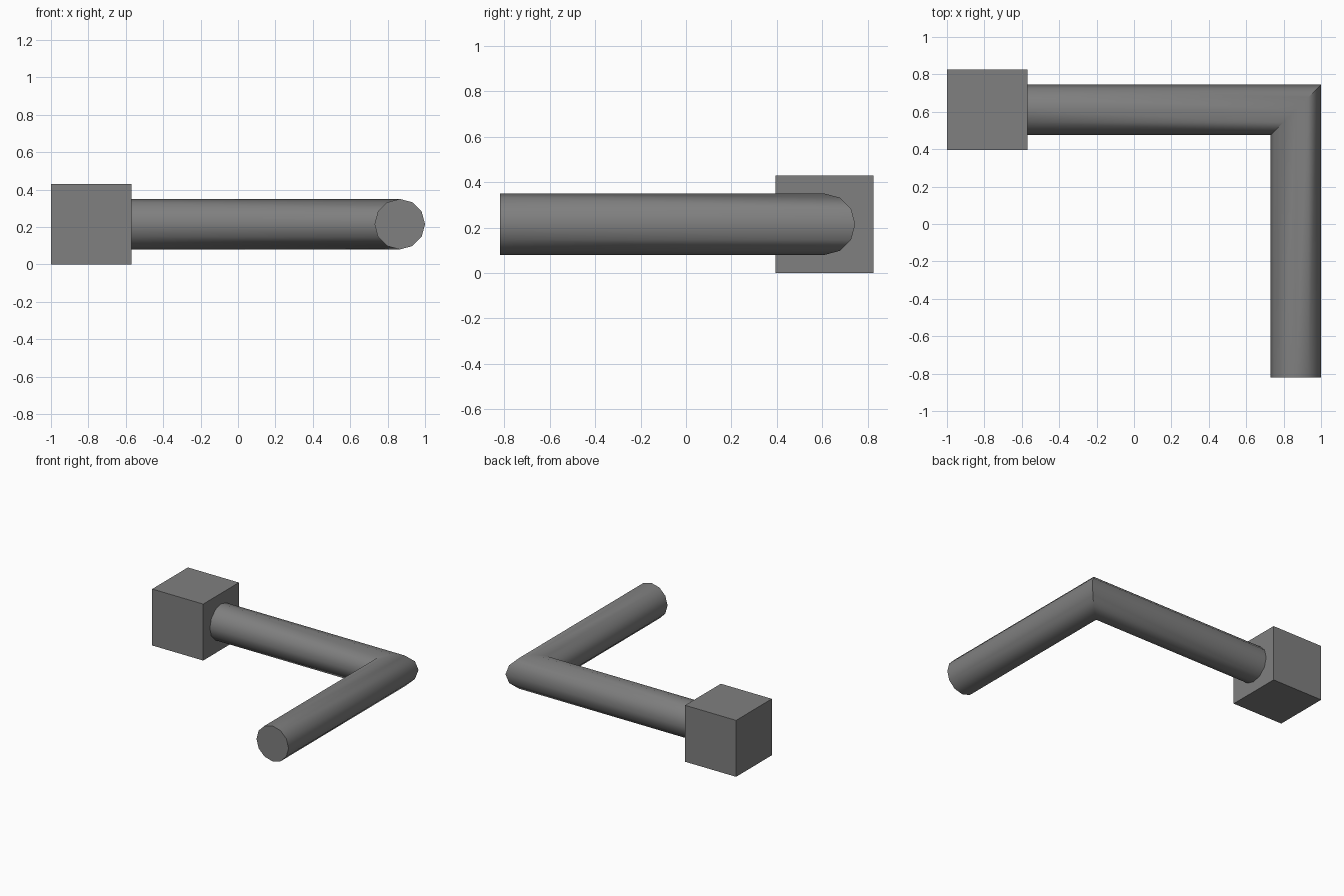
import bpy, bmesh
from math import cos, sin, tau, radians
from mathutils import Vector

cube = bpy.data.objects.get("Cube")
if cube:
    bpy.data.objects.remove(cube, do_unlink=True)

GREY = (0.214, 0.214, 0.214, 1)
grey = bpy.data.materials.new("mid grey")
grey.use_nodes = True
grey.diffuse_color = GREY
grey.node_tree.nodes["Principled BSDF"].inputs["Base Color"].default_value = GREY

BLOCK = 0.43                            # block edge length
RADIUS, SIDES = 0.135, 12               # pipe section
CORNER = Vector((0.865, 0.61, BLOCK / 2))


def add_object(name, bm):
    bmesh.ops.recalc_face_normals(bm, faces=bm.faces)
    mesh = bpy.data.meshes.new(name)
    bm.to_mesh(mesh)
    bm.free()
    mesh.materials.append(grey)
    obj = bpy.data.objects.new(name, mesh)
    bpy.context.collection.objects.link(obj)
    return obj


# End block
bm = bmesh.new()
bmesh.ops.create_cube(bm, size=BLOCK)
block = add_object("end_block", bm)
block.location = (-1 + BLOCK / 2, CORNER.y, BLOCK / 2)

# Bent pipe: a round section swept along x, mitred at the corner, then along -y
bm = bmesh.new()


def ring(centre, across):
    """Ring of vertices whose horizontal radius points along 'across'."""
    verts = []
    for i in range(SIDES):
        a = tau * i / SIDES
        offset = Vector(across) * cos(a) + Vector((0, 0, sin(a)))
        verts.append(bm.verts.new(Vector(centre) + offset * RADIUS))
    return verts


rings = [
    ring((-1 + BLOCK, CORNER.y, CORNER.z), (0, 1, 0)),
    ring(CORNER, (1, 1, 0)),
    ring((CORNER.x, -0.82, CORNER.z), (1, 0, 0)),
]
for a, b in zip(rings, rings[1:]):
    for i in range(SIDES):
        j = (i + 1) % SIDES
        bm.faces.new((a[i], a[j], b[j], b[i]))
bm.faces.new(rings[0])
bm.faces.new(rings[-1])
pipe = add_object("bent_pipe", bm)

# Smooth the round sides, keep the cap and outer corner crisp
bpy.ops.object.select_all(action="DESELECT")
pipe.select_set(True)
bpy.context.view_layer.objects.active = pipe
bpy.ops.object.shade_smooth_by_angle(angle=radians(40))
